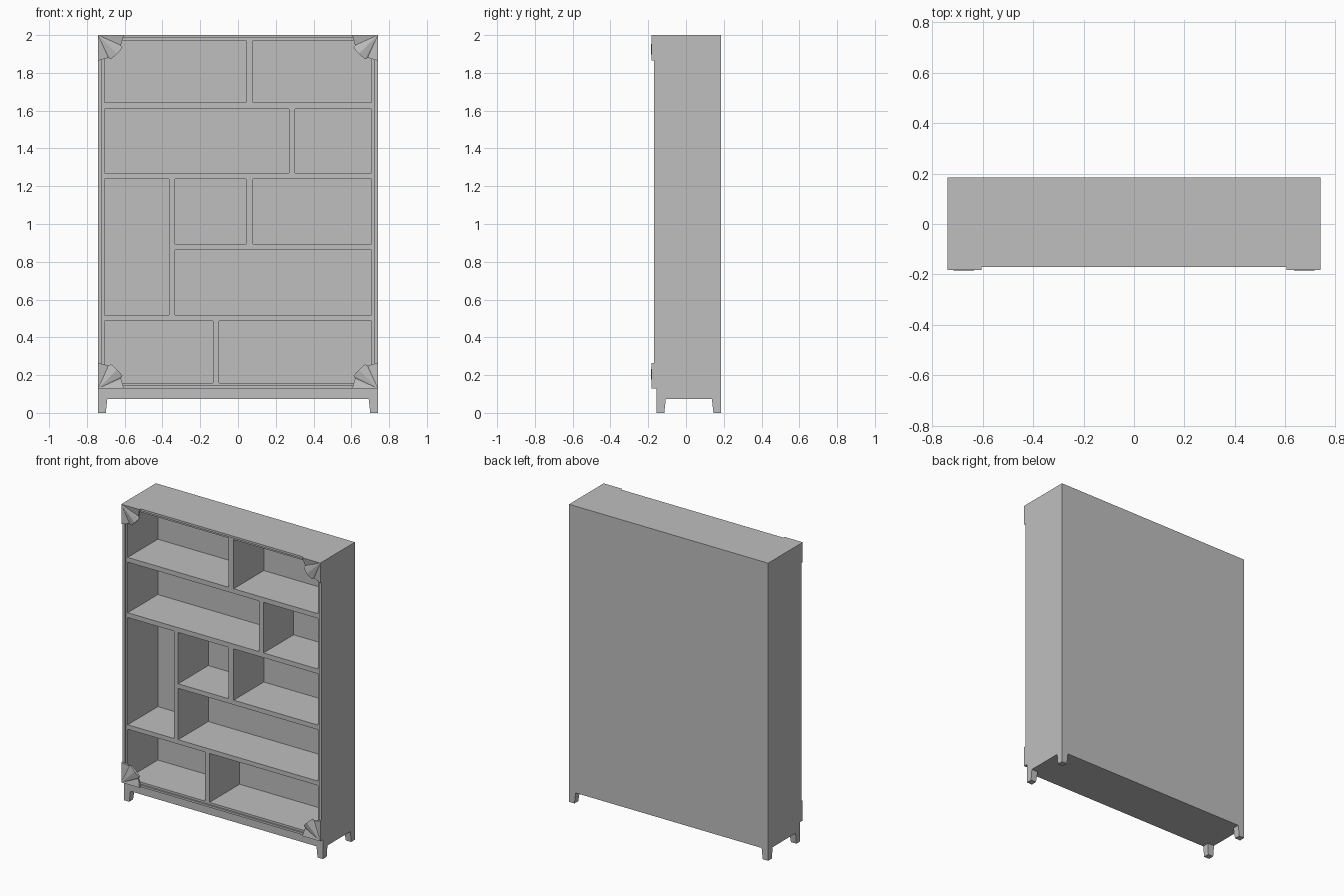
import bpy, bmesh

cube = bpy.data.objects.get("Cube")
if cube:
    bpy.data.objects.remove(cube, do_unlink=True)

grey = bpy.data.materials.new("plain grey")
grey.use_nodes = True
COLOUR = (0.52, 0.52, 0.52, 1)
grey.diffuse_color = COLOUR
grey.node_tree.nodes["Principled BSDF"].inputs["Base Color"].default_value = COLOUR


def finish(name, bm):
    bmesh.ops.recalc_face_normals(bm, faces=bm.faces)
    mesh = bpy.data.meshes.new(name)
    bm.to_mesh(mesh)
    bm.free()
    mesh.materials.append(grey)
    ob = bpy.data.objects.new(name, mesh)
    bpy.context.collection.objects.link(ob)
    return ob


def box(name, x, y, z):
    """Box from (low, high) pairs on each axis."""
    bm = bmesh.new()
    bmesh.ops.create_cube(bm, size=1)
    for v in bm.verts:
        v.co = [pair[c > 0] for pair, c in zip((x, y, z), v.co)]
    return finish(name, bm)


# Main dimensions
W, BACK, TOP = 0.74, 0.185, 2.0
RIM, SHELF, PANEL = -0.17, -0.16, 0.16      # front planes and back panel plane
INNER, LOW, HIGH = 0.708, 0.158, 1.972      # inside of the case
BASE, FLOOR = 0.13, 0.073
EDGE = 0.018                                # width of the raised rim

# Case
box("back_panel", (-W, W), (PANEL, BACK), (BASE, TOP))
box("top_board", (-W, W), (SHELF, PANEL), (HIGH, TOP))
box("bottom_board", (-W, W), (SHELF, PANEL), (BASE, LOW))
for side, s in (("right", -1), ("left", 1)):
    box(side + "_side_panel", sorted((s * W, s * INNER)), (SHELF, PANEL), (LOW, HIGH))
    box(side + "_rim", sorted((s * W, s * (W - EDGE))), (RIM, SHELF), (BASE, TOP))
box("top_rim", (EDGE - W, W - EDGE), (RIM, SHELF), (TOP - 0.014, TOP))
box("bottom_rim", (EDGE - W, W - EDGE), (RIM, SHELF), (BASE, BASE + 0.014))

# Shelves: x range, z range
shelves = [((-INNER, INNER), (1.642, 1.61)), ((-INNER, INNER), (1.27, 1.238)),
           ((-0.333, INNER), (0.893, 0.862)), ((-INNER, INNER), (0.517, 0.487))]
for i, (x, z) in enumerate(shelves):
    box(f"shelf_{i + 1}", x, (SHELF, PANEL), sorted(z))

# Upright dividers: x range, z range
dividers = [((0.042, 0.08), (1.642, HIGH)), ((0.27, 0.302), (1.27, 1.61)),
            ((-0.365, -0.333), (0.517, 1.238)), ((0.042, 0.08), (0.893, 1.238)),
            ((-0.132, -0.1), (LOW, 0.487))]
for i, (x, z) in enumerate(dividers):
    box(f"divider_{i + 1}", x, (SHELF, PANEL), z)

# Plinth and tapered legs
FRONT = -0.155
box("plinth", (-W, W), (FRONT, BACK), (FLOOR, BASE))
for side, s in (("right", -1), ("left", 1)):
    for end, y0, d in (("front", FRONT, 1), ("back", BACK, -1)):
        bm = bmesh.new()
        bmesh.ops.create_cube(bm, size=1)
        for v in bm.verts:
            upper = v.co.z > 0
            size = 0.048 if upper else 0.04
            v.co = (s * (W - size * (v.co.x > 0)),
                    y0 + d * size * (v.co.y > 0), FLOOR if upper else 0)
        finish(f"{end}_{side}_leg", bm)

# Pleated corner brackets: distance along x, along z, front y
fan = [(0.135, 0, -0.183), (0.12, 0.054, -0.172), (0.128, 0.068, -0.176),
       (0.1, 0.098, -0.185), (0.068, 0.128, -0.176), (0.054, 0.12, -0.172),
       (0, 0.135, -0.183)]
for side, s in (("right", -1), ("left", 1)):
    for level, z0, d in (("top", TOP, -1), ("bottom", BASE, 1)):
        bm = bmesh.new()
        rim = [(0, 0, -0.183)] + fan
        front = [bm.verts.new((s * (W - u), y, z0 + d * v)) for u, v, y in rim]
        back = [bm.verts.new((s * (W - u), -0.165, z0 + d * v)) for u, v, y in rim]
        n = len(rim)
        for i in range(n):
            j = (i + 1) % n
            bm.faces.new((front[i], front[j], back[j], back[i]))
        for i in range(1, n - 1):
            bm.faces.new((front[0], front[i], front[i + 1]))
            bm.faces.new((back[0], back[i + 1], back[i]))
        finish(f"{level}_{side}_corner_bracket", bm)
